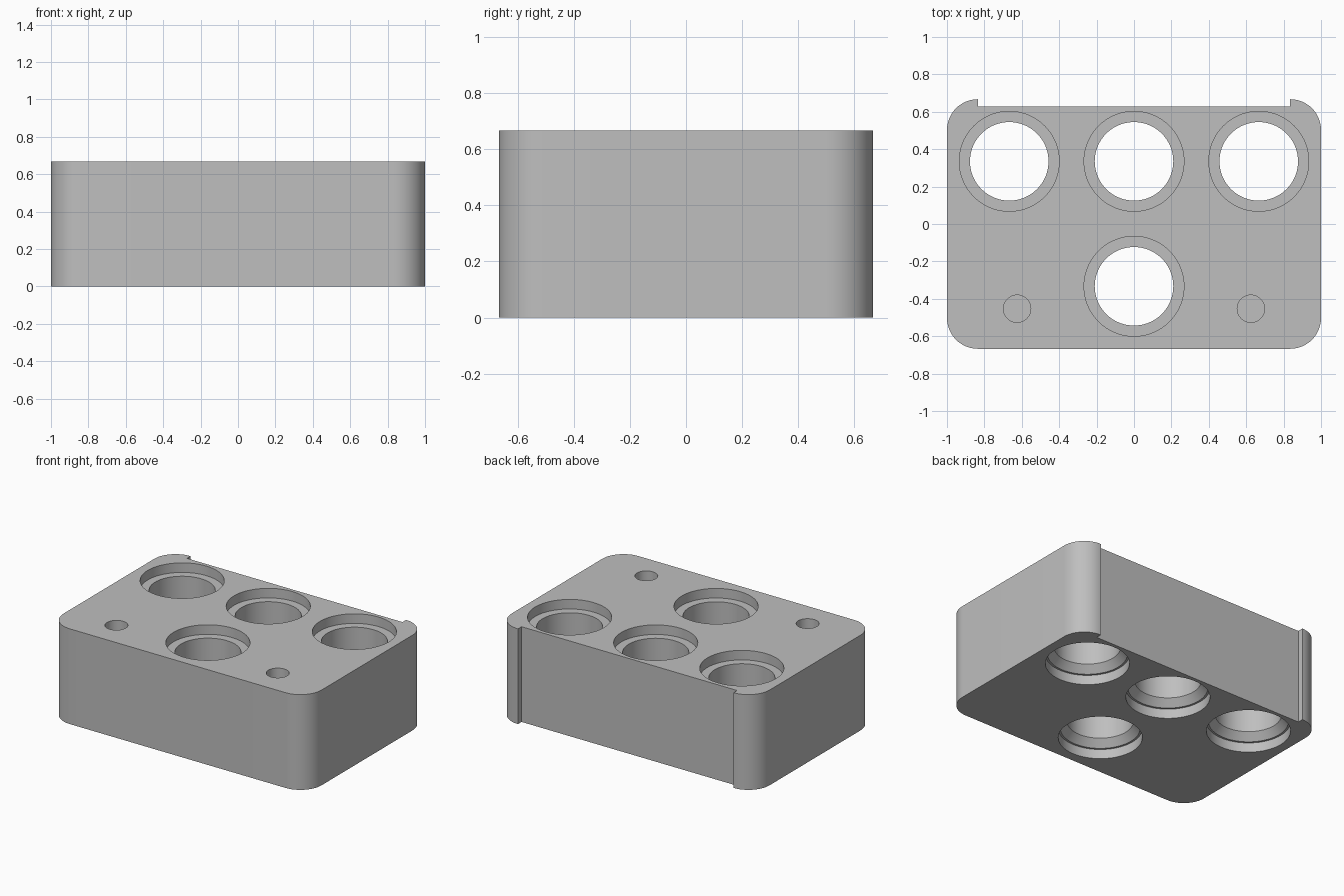
import bpy, bmesh
from math import sin, cos, pi, radians

cube = bpy.data.objects.get("Cube")
if cube:
    bpy.data.objects.remove(cube, do_unlink=True)

grey = bpy.data.materials.new("plain grey")
grey.use_nodes = True
colour = (0.52, 0.52, 0.52, 1)
grey.diffuse_color = colour
grey.node_tree.nodes["Principled BSDF"].inputs["Base Color"].default_value = colour

W, D, H = 1.0, 0.667, 0.667        # half width, half depth, height
R = 0.165                          # corner radius
STEP_X, STEP_Y = 0.837, 0.627      # shallow recess along the back


def make_object(name, bm):
    bmesh.ops.recalc_face_normals(bm, faces=bm.faces)
    mesh = bpy.data.meshes.new(name)
    bm.to_mesh(mesh)
    bm.free()
    mesh.materials.append(grey)
    obj = bpy.data.objects.new(name, mesh)
    bpy.context.collection.objects.link(obj)
    return obj


def lathe(bm, x, y, profile, segments):
    """Closed solid of revolution from (radius, height) pairs."""
    rings = []
    for r, z in profile:
        rings.append([bm.verts.new((x + r * cos(2 * pi * i / segments),
                                    y + r * sin(2 * pi * i / segments), z))
                      for i in range(segments)])
    for low, high in zip(rings, rings[1:]):
        for i in range(segments):
            j = (i + 1) % segments
            bm.faces.new((low[i], low[j], high[j], high[i]))
    bm.faces.new(rings[0][::-1])
    bm.faces.new(rings[-1])


# Block: rounded outline with the back recess, extruded upward
def arc(cx, cy, start, steps=16):
    return [(cx + R * cos(start + pi / 2 * i / steps),
             cy + R * sin(start + pi / 2 * i / steps)) for i in range(steps + 1)]


outline = (arc(W - R, D - R, 0)
           + [(STEP_X - 0.002, STEP_Y), (-STEP_X + 0.002, STEP_Y)]
           + arc(R - W, D - R, pi / 2)
           + arc(R - W, R - D, pi)
           + arc(W - R, R - D, 1.5 * pi))
bm = bmesh.new()
base = bm.faces.new([bm.verts.new((x, y, 0)) for x, y in outline])
top = bmesh.ops.extrude_face_region(bm, geom=[base])
bmesh.ops.translate(bm, vec=(0, 0, H),
                    verts=[g for g in top["geom"] if isinstance(g, bmesh.types.BMVert)])
block = make_object("block", bm)

# Stepped through holes: top counterbore, bore, chamfer, bottom counterbore
BORE, WIDE, STEP = 0.21, 0.267, 0.067
hole = [(WIDE, -0.1), (WIDE, STEP), (0.253, STEP), (BORE, STEP + 0.05),
        (BORE, H - STEP), (WIDE, H - STEP), (WIDE, H + 0.1)]
bm = bmesh.new()
for x, y in ((-0.667, 0.335), (0, 0.335), (0.667, 0.335), (0, -0.333)):
    lathe(bm, x, y, hole, 72)

# Small blind holes near the front corners
for x in (-0.625, 0.625):
    lathe(bm, x, -0.453, [(0.073, 0.2), (0.073, H + 0.1)], 40)
cutter = make_object("hole_cutter", bm)
cutter.hide_render = True

# Cut the holes and discard the cutter
cut = block.modifiers.new("holes", "BOOLEAN")
cut.operation = "DIFFERENCE"
cut.solver = "EXACT"
cut.object = cutter
bpy.ops.object.select_all(action="DESELECT")
block.select_set(True)
bpy.context.view_layer.objects.active = block
bpy.ops.object.modifier_apply(modifier=cut.name)
bpy.data.objects.remove(cutter, do_unlink=True)
bpy.ops.object.shade_smooth_by_angle(angle=radians(25))
